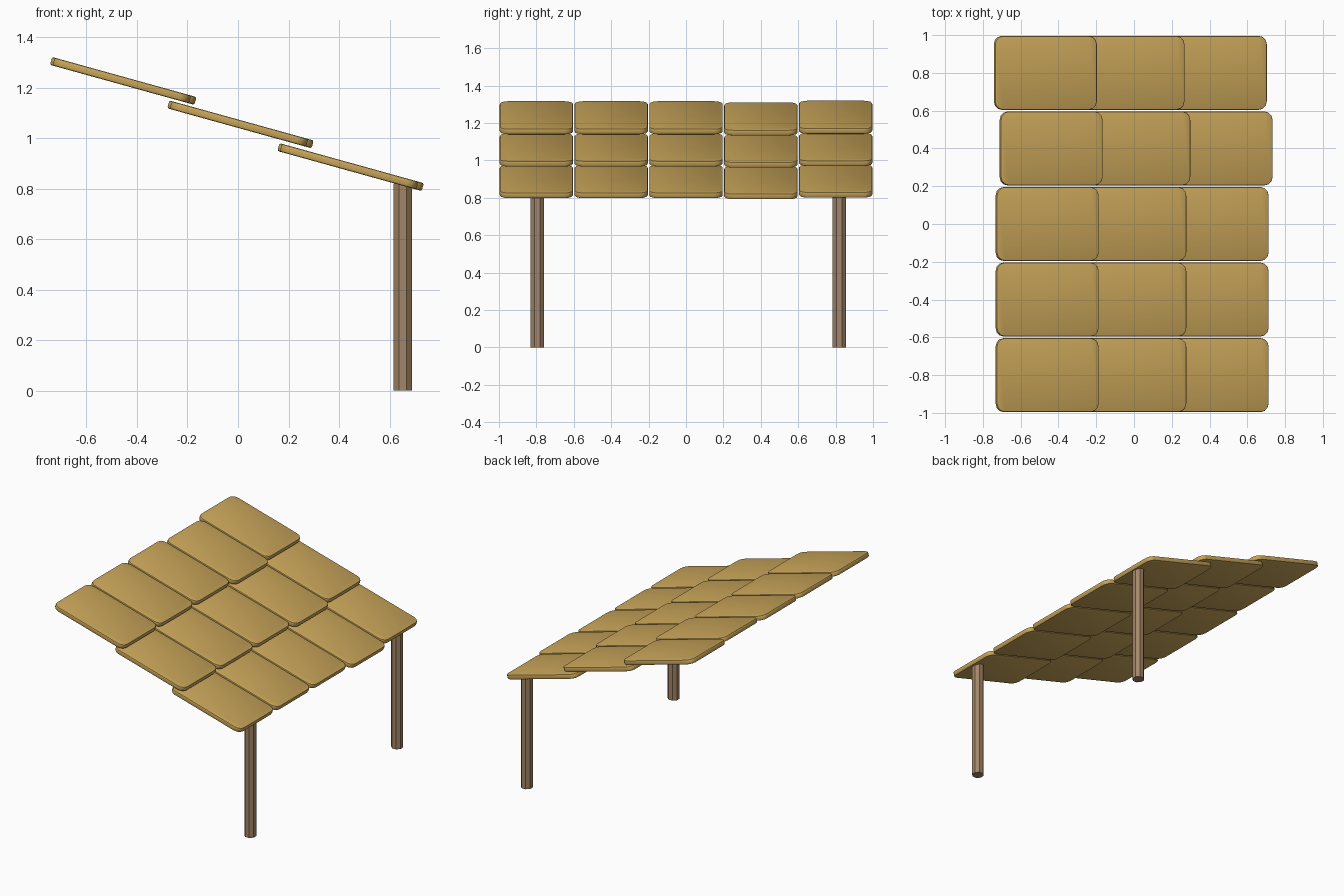
import bpy, bmesh, math
from mathutils import Matrix, Vector

if "Cube" in bpy.data.objects:
    bpy.data.objects.remove(bpy.data.objects["Cube"])

TILT = math.radians(15.5)
LENGTH, WIDTH, THICK, RADIUS = 0.561, 0.392, 0.032, 0.045


def material(name, rgb):
    m = bpy.data.materials.new(name)
    m.diffuse_color = (*rgb, 1)
    m.use_nodes = True
    m.node_tree.nodes["Principled BSDF"].inputs["Base Color"].default_value = m.diffuse_color
    return m


straw = material("golden_board", (0.58, 0.375, 0.10))
wood = material("brown_post", (0.37, 0.24, 0.138))


def finish(name, bm, mat, angle):
    bmesh.ops.recalc_face_normals(bm, faces=bm.faces)
    me = bpy.data.meshes.new(name)
    bm.to_mesh(me)
    bm.free()
    me.materials.append(mat)
    ob = bpy.data.objects.new(name, me)
    bpy.context.collection.objects.link(ob)
    bpy.ops.object.select_all(action='DESELECT')
    ob.select_set(True)
    bpy.context.view_layer.objects.active = ob
    bpy.ops.object.shade_smooth_by_angle(angle=math.radians(angle))
    return ob


def board(name, centre):
    # flat plate with rounded corners and softened rims
    bm = bmesh.new()
    bmesh.ops.create_cube(bm, size=1, matrix=Matrix.Diagonal((LENGTH, WIDTH, THICK, 1)))
    upright = [e for e in bm.edges if abs(e.verts[0].co.z - e.verts[1].co.z) > 0.01]
    bmesh.ops.bevel(bm, geom=upright, offset=RADIUS, segments=3, profile=0.5, affect='EDGES')
    rims = [e for e in bm.edges
            if e.verts[0].co.z * e.verts[1].co.z > 0 and len(e.link_faces) == 2
            and any(abs(f.normal.z) < 0.5 for f in e.link_faces)]
    bmesh.ops.bevel(bm, geom=rims, offset=0.007, segments=2, profile=0.5, affect='EDGES')
    bm.transform(Matrix.Translation(centre) @ Matrix.Rotation(TILT, 4, 'Y'))
    return finish(name, bm, straw, 35)


# roof: three overlapping rows of five boards, each column slid along the slope
rows = [(-0.46, 1.228), (0.004, 1.056), (0.44, 0.887)]
slides = [0, 0, 0, 0.022, -0.010]
for r, (x, z) in enumerate(rows):
    for c, s in enumerate(slides):
        centre = Vector((x + s * math.cos(TILT), -0.8 + 0.4 * c, z - s * math.sin(TILT)))
        board(f"roof_board_{r + 1}_{c + 1}", centre)

# two supporting posts under the low edge
for name, y in (("front_post", -0.795), ("back_post", 0.82)):
    bm = bmesh.new()
    bmesh.ops.create_cone(bm, cap_ends=True, segments=8, radius1=0.039, radius2=0.039, depth=0.82,
                          matrix=Matrix.Translation((0.652, y, 0.41)) @ Matrix.Rotation(math.pi / 8, 4, 'Z'))
    finish(name, bm, wood, 30)
